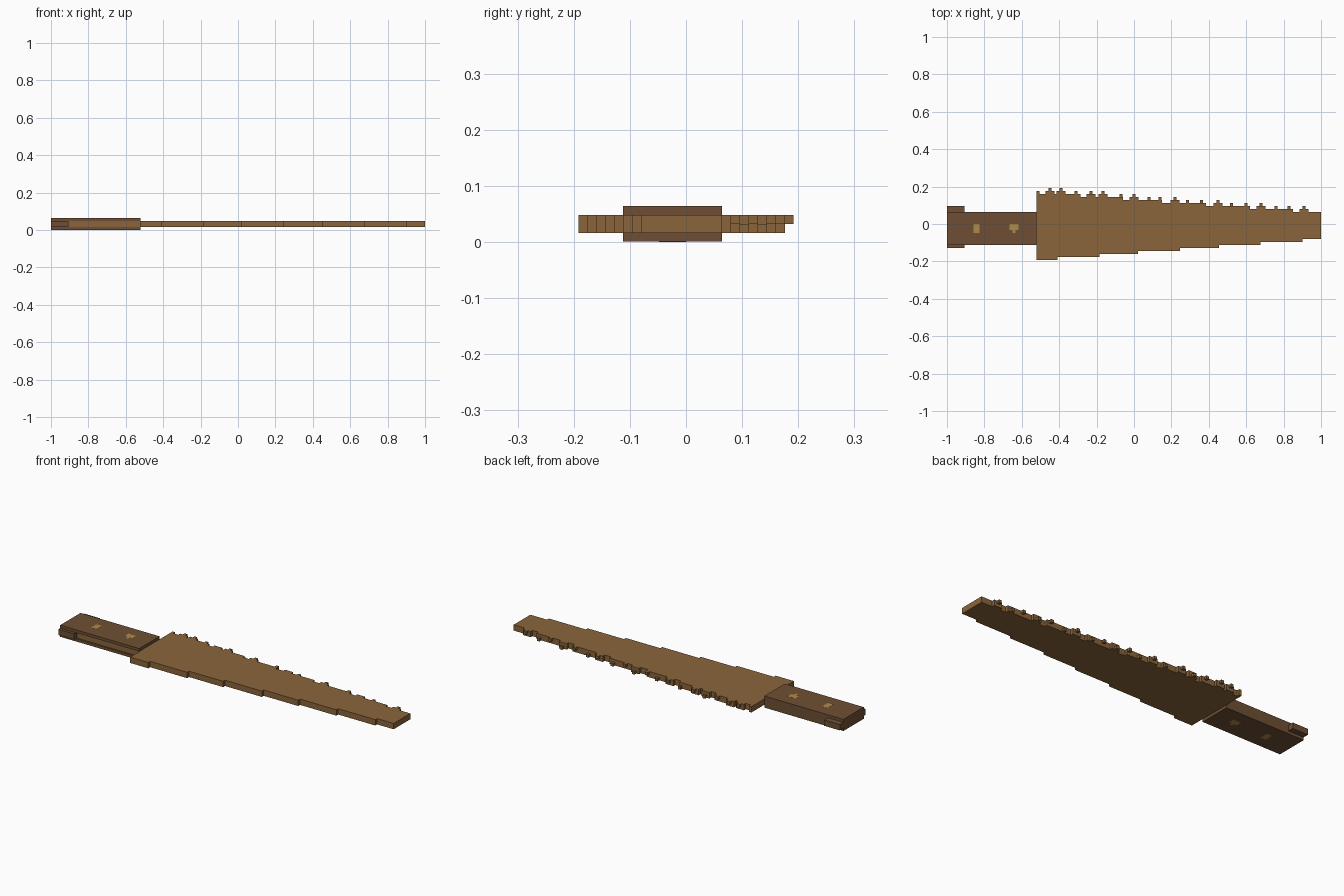
import bpy, bmesh

if "Cube" in bpy.data.objects:
    bpy.data.objects.remove(bpy.data.objects["Cube"])

V = 0.016  # grid step of the blocky style


def material(name, rgb):
    m = bpy.data.materials.new(name)
    m.diffuse_color = (*rgb, 1)
    m.use_nodes = True
    m.node_tree.nodes["Principled BSDF"].inputs["Base Color"].default_value = m.diffuse_color
    return m


blade_mat = material("blade brown", (0.258, 0.130, 0.044))
grip_mat = material("grip dark brown", (0.156, 0.078, 0.034))
rivet_mat = material("rivet gold", (0.434, 0.246, 0.065))


def finish(name, bm, mat):
    bmesh.ops.recalc_face_normals(bm, faces=bm.faces)
    me = bpy.data.meshes.new(name)
    bm.to_mesh(me)
    bm.free()
    me.materials.append(mat)
    ob = bpy.data.objects.new(name, me)
    bpy.context.collection.objects.link(ob)


def boxes(name, items, mat):
    """Each item is x0, x1, y0, y1, z0, z1."""
    bm = bmesh.new()
    for x0, x1, y0, y1, z0, z1 in items:
        verts = bmesh.ops.create_cube(bm, size=1)["verts"]
        for v in verts:
            v.co = (x1 if v.co.x > 0 else x0,
                    y1 if v.co.y > 0 else y0,
                    z1 if v.co.z > 0 else z0)
    finish(name, bm, mat)


def steps(xs, y_start, dy):
    """Stair-stepped edge through the given x breaks."""
    pts = []
    for i in range(len(xs) - 1):
        y = y_start + dy * i
        pts += [(xs[i], y), (xs[i + 1], y)]
    return pts


# Blade: tapering plate with stepped back and stepped toothed edge
lower = steps([-0.52, -0.41, -0.185, 0.022, 0.245, 0.455, 0.675, 0.9, 1.0], -12 * V, V)
top_breaks = [-0.52, -0.285, -0.06, 0.15, 0.385, 0.62, 0.85, 1.0]
upper = steps(top_breaks, 10 * V, -V)
bm = bmesh.new()
face = bm.faces.new([bm.verts.new((x, y, V)) for x, y in lower + upper[::-1]])
ext = bmesh.ops.extrude_face_region(bm, geom=[face])["geom"]
bmesh.ops.translate(bm, vec=(0, 0, 2 * V),
                    verts=[g for g in ext if isinstance(g, bmesh.types.BMVert)])
finish("blade", bm, blade_mat)

# Teeth: wide base with a narrow tip, tips alternating between the two layers
teeth = [(-0.45, 12), (-0.39, 12), (-0.31, 11), (-0.23, 11), (-0.165, 11), (-0.07, 10),
         (0.0, 10), (0.08, 9), (0.14, 9), (0.22, 9), (0.285, 8), (0.36, 8), (0.45, 8),
         (0.52, 7), (0.60, 7), (0.68, 7), (0.76, 6), (0.83, 6), (0.91, 6)]
items = [(-0.52, -0.505, 10 * V, 11 * V, V, 3 * V)]
for i, (x, top) in enumerate(teeth):
    base = V * (10 - sum(x > b for b in top_breaks[1:-1]))
    up = i % 2 == 0 or i < 2
    z0 = 2 * V if up else V
    if base < (top - 1) * V - 0.001:
        items.append((x - 1.5 * V, x + 1.5 * V, base, (top - 1) * V, V, 3 * V))
    items.append((x - V / 2, x + V / 2, (top - 1) * V, top * V, z0, z0 + V))
boxes("teeth", items, blade_mat)

# Tang: blade metal running between the grip slabs
boxes("tang", [(-0.905, -0.52, -6.5 * V, 3 * V, V, 3 * V)], blade_mat)

# Grip: two slabs, a back strip, and a wider butt
boxes("grip_slabs", [(-1, -0.52, -7 * V, 4 * V, 0.0005, V),
                     (-1, -0.52, -7 * V, 4 * V, 3 * V, 4 * V)], grip_mat)
boxes("grip_back_strip", [(-0.905, -0.52, 3 * V, 4 * V, V, 3 * V)], grip_mat)
boxes("grip_butt", [(-1, -0.905, -8 * V, 6 * V, V, 3 * V)], grip_mat)

# Rivets: thin plates on both sides of the grip
rivets = []
for z0, z1 in ((0, 0.004), (4 * V - 0.004, 4 * V + 0.0005)):
    rivets += [(-0.858, -0.825, -3 * V, 0, z0, z1),
               (-0.665, -0.617, -2 * V, 0, z0, z1),
               (-0.649, -0.633, -3 * V, -2 * V, z0, z1)]
boxes("rivets", rivets, rivet_mat)
